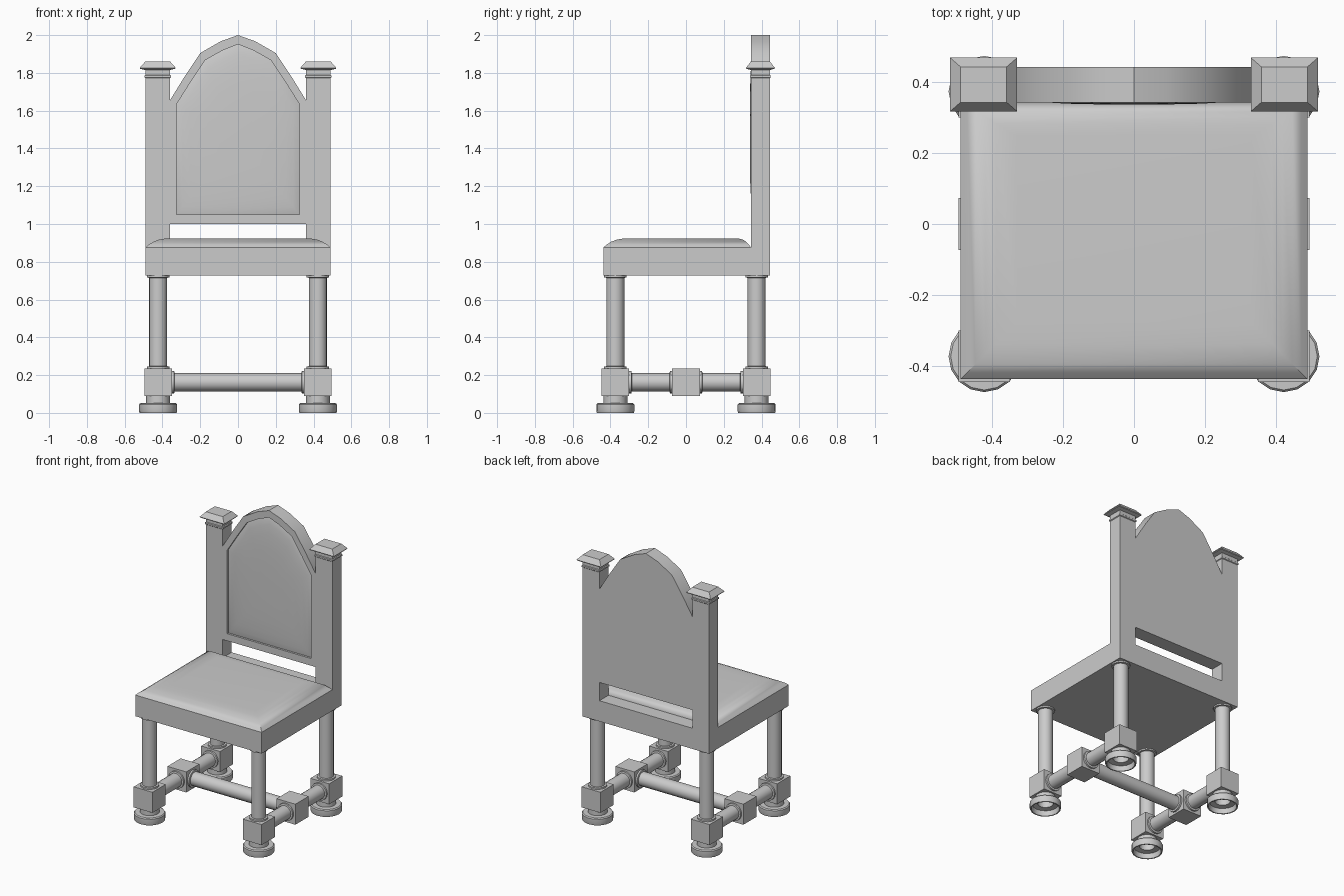
import bpy, bmesh, math
from mathutils import Matrix, Vector

if "Cube" in bpy.data.objects:
    bpy.data.objects.remove(bpy.data.objects["Cube"])


def finish(name, bm, angle=35):
    bmesh.ops.recalc_face_normals(bm, faces=bm.faces)
    me = bpy.data.meshes.new(name)
    bm.to_mesh(me)
    bm.free()
    ob = bpy.data.objects.new(name, me)
    bpy.context.collection.objects.link(ob)
    bpy.ops.object.select_all(action='DESELECT')
    ob.select_set(True)
    bpy.context.view_layer.objects.active = ob
    bpy.ops.object.shade_smooth_by_angle(angle=math.radians(angle))
    return ob


def skin(name, loops, angle=35):
    """Bridge equal-sized point loops in order and cap both ends."""
    bm = bmesh.new()
    rings = [[bm.verts.new(p) for p in lp] for lp in loops]
    n = len(rings[0])
    for a, b in zip(rings, rings[1:]):
        for i in range(n):
            j = (i + 1) % n
            bm.faces.new((a[i], a[j], b[j], b[i]))
    bm.faces.new(rings[0])
    bm.faces.new(rings[-1])
    return finish(name, bm, angle)


def rect(x0, x1, y0, y1, z):
    return [(x0, y0, z), (x1, y0, z), (x1, y1, z), (x0, y1, z)]


def box(name, x0, x1, y0, y1, z0, z1):
    return skin(name, [rect(x0, x1, y0, y1, z0), rect(x0, x1, y0, y1, z1)])


def turned(name, profile, start, axis=(0, 0, 1), sides=16):
    """Lathe (radius, distance) pairs along an axis from a start point."""
    rot = Vector((0, 0, 1)).rotation_difference(Vector(axis)).to_matrix().to_4x4()
    m = Matrix.Translation(start) @ rot
    loops = []
    for r, d in profile:
        loops.append([m @ Vector((r * math.cos(2 * math.pi * i / sides),
                                  r * math.sin(2 * math.pi * i / sides), d))
                      for i in range(sides)])
    return skin(name, loops)


def spindle(name, start, axis, length):
    """Round bar with a small collar at each end."""
    turned(name, [(.06, 0), (.06, .012), (.048, .014), (.048, length - .014),
                  (.06, length - .012), (.06, length)], start, axis)


LX, LY, H, BZ = .423, .374, .073, .162
FRONT, BACK = .344, .444

# Legs, corner blocks and hollow feet
for sx, side in ((-1, "left"), (1, "right")):
    for sy, end in ((-1, "front"), (1, "back")):
        x, y = sx * LX, sy * LY
        tag = f"{end}_{side}"
        spindle(tag + "_leg", (x, y, BZ + H - .002), (0, 0, 1), .496)
        box(tag + "_block", x - H, x + H, y - H, y + H, .09, .234)
        turned(tag + "_foot", [(.05, .09), (.05, .04), (.085, .035), (.09, 0), (.098, 0),
                               (.101, .01), (.101, .044), (.095, .051), (.063, .052), (.063, .092)],
               (x, y, 0))
        # Side stretcher halves
        spindle(tag + "_stretcher", (x, sy * H, BZ), (0, sy, 0), LY - 2 * H)
    box(side + "_middle_block", sx * LX - H, sx * LX + H, -H, H, .09, .234)
# Cross stretcher
spindle("cross_stretcher", (-LX + H, 0, BZ), (1, 0, 0), 2 * (LX - H))

# Seat with rounded upholstered top
loops = [rect(-.49, .49, -.438, FRONT, .727)]
for d, z in ((0, .875), (.018, .891), (.042, .906), (.07, .917), (.1, .922), (.16, .924)):
    loops.append(rect(-.49 + d, .49 - d, -.438 + d, FRONT - .6 * d, z))
skin("seat", loops, 40)
# Lower back rail behind the seat
box("back_lower_rail", -.36, .36, FRONT, BACK, .727, .872)

# Back posts with mouldings and flared caps
for sx, side in ((-1, "left"), (1, "right")):
    prof = [(0, .727), (0, 1.772), (.005, 1.776), (.005, 1.786), (0, 1.79), (0, 1.815),
            (.028, 1.822), (.03, 1.827), (0, 1.861)]
    cx, cy, hx, hy = sx * .425, (FRONT + BACK) / 2, .065, .05
    skin(side + "_back_post", [rect(cx - hx - d, cx + hx + d, cy - hy - .87 * d, cy + hy + .87 * d, z)
                               for d, z in prof], 20)

# Arched back with a recessed, padded panel
def outline(half):
    return half + [(-x, z) for x, z in reversed(half) if x > 0]


outer = outline([(.36, 1.0), (.36, 1.655), (.28, 1.785), (.2, 1.905), (.09, 1.968), (0, 2.0)])
inner = outline([(.325, 1.05), (.325, 1.635), (.25, 1.753), (.174, 1.867), (.08, 1.92), (0, 1.951)])


def at(pts, y, s=1.0, c=1.45):
    return [(x * s, y, c + (z - c) * s) for x, z in pts]


skin("arched_back", [at(outer, BACK), at(outer, FRONT), at(inner, FRONT), at(inner, .358)]
     + [at(inner, y, s) for y, s in ((.354, .97), (.349, .9), (.344, .78), (.340, .58), (.338, .3))], 32)
